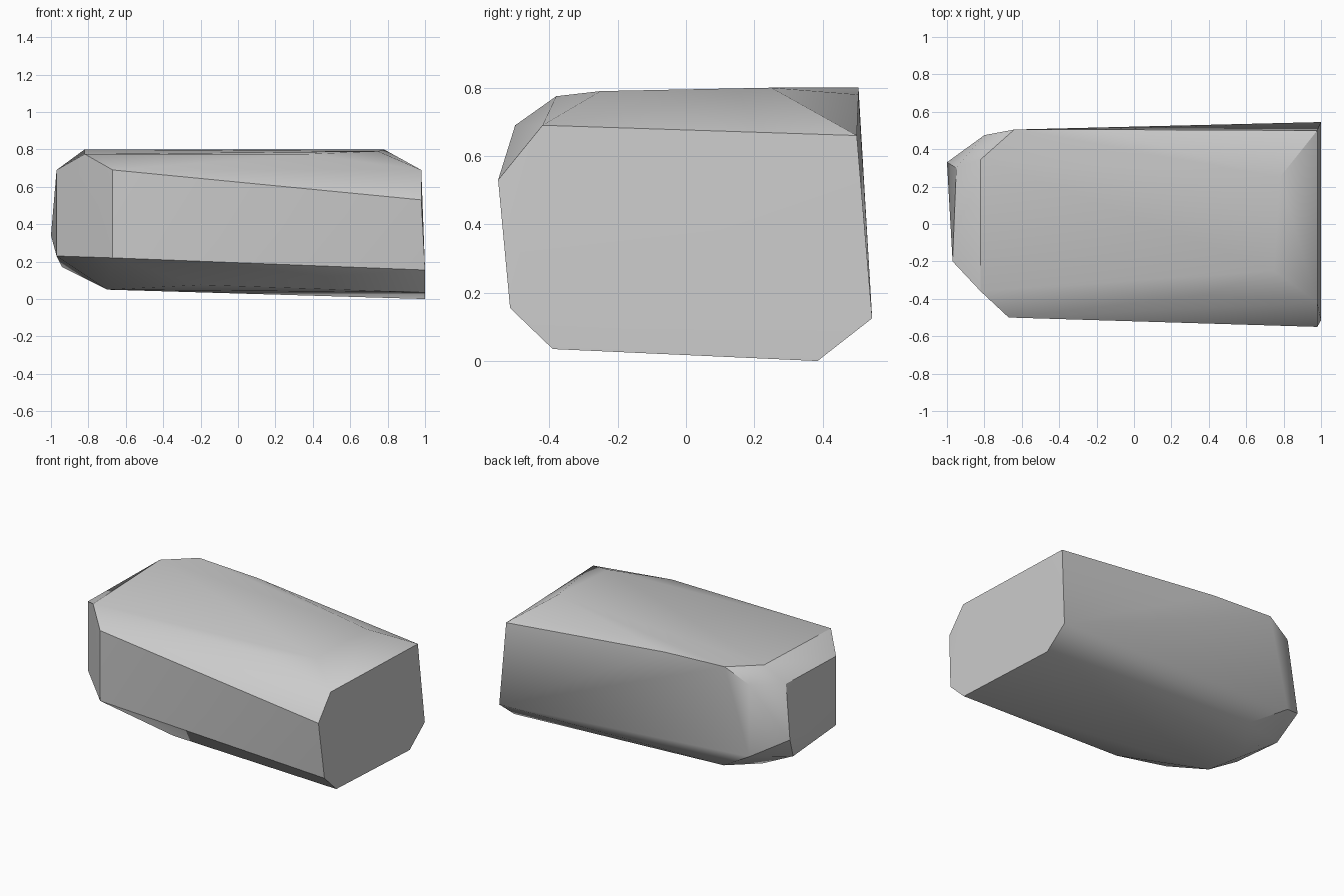
import bpy
import bmesh
from math import radians

cube = bpy.data.objects.get("Cube")
if cube:
    bpy.data.objects.remove(cube, do_unlink=True)


def make_material(name, colour):
    material = bpy.data.materials.new(name)
    material.use_nodes = True
    material.diffuse_color = colour
    shader = material.node_tree.nodes["Principled BSDF"]
    shader.inputs["Base Color"].default_value = colour
    shader.inputs["Roughness"].default_value = 0.9
    return material


def make_hull(name, corner_groups, material):
    """Wrap a faceted convex skin around groups of corner points."""
    mesh = bpy.data.meshes.new(name)
    bm = bmesh.new()
    for group in corner_groups:
        for corner in group:
            bm.verts.new(corner)
    hull = bmesh.ops.convex_hull(bm, input=bm.verts)
    unused = [v for v in hull["geom_interior"] if isinstance(v, bmesh.types.BMVert)]
    bmesh.ops.delete(bm, geom=unused, context="VERTS")
    # Merge the almost flat triangles into broad cut planes
    bmesh.ops.dissolve_limit(bm, angle_limit=radians(1.5), verts=bm.verts, edges=bm.edges)
    bmesh.ops.recalc_face_normals(bm, faces=bm.faces)
    bm.to_mesh(mesh)
    bm.free()
    mesh.materials.append(material)
    obj = bpy.data.objects.new(name, mesh)
    bpy.context.collection.objects.link(obj)
    return obj


# Broad flat end of the block
broad_end = [(0.98, -0.42, 0.69), (0.98, -0.55, 0.53), (1, -0.515, 0.155),
             (1, -0.39, 0.035), (1, 0.385, 0), (1, 0.545, 0.125), (0.98, 0.5, 0.66)]

# Crown: high corners of the gently bowed top
crown = [(0.78, 0.25, 0.8), (0.75, -0.25, 0.79), (0.37, -0.38, 0.775),
         (-0.2, 0.505, 0.78), (-0.64, 0.505, 0.8), (-0.82, 0.345, 0.8),
         (-0.82, -0.36, 0.775)]

# Narrow end with its chipped shoulders
narrow_end = [(-0.97, -0.2, 0.69), (-0.97, -0.2, 0.23), (-0.95, 0.3, 0.69),
              (-1, 0.33, 0.34), (-0.94, 0.21, 0.17), (-0.8, 0.475, 0.71),
              (-0.8, 0.475, 0.23), (-0.67, -0.5, 0.69), (-0.67, -0.5, 0.22)]

# Underside corners
underside = [(-0.7, -0.14, 0.05), (-0.7, 0.19, 0.05), (-0.56, 0.4, 0.08),
             (-0.2, -0.4, 0.075)]

stone = make_material("stone grey", (0.6, 0.6, 0.6, 1))
block = make_hull("stone_block", [broad_end, crown, narrow_end, underside], stone)

# Smooth the shallow bends, keep the strong edges crisp
bpy.ops.object.select_all(action="DESELECT")
block.select_set(True)
bpy.context.view_layer.objects.active = block
bpy.ops.object.shade_smooth_by_angle(angle=radians(30))
